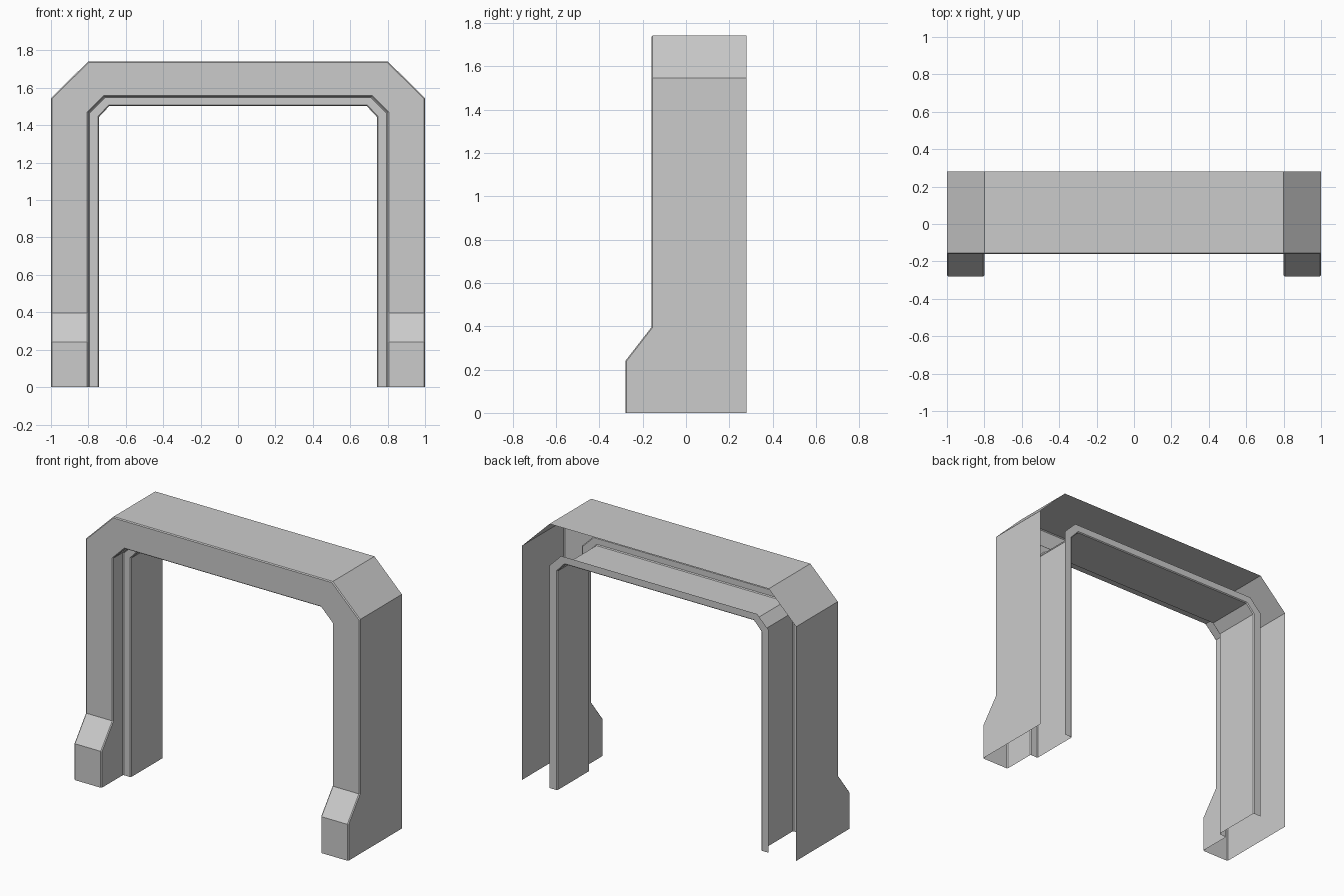
import bpy, bmesh, math

if "Cube" in bpy.data.objects:
    bpy.data.objects.remove(bpy.data.objects["Cube"])

FOOT_TOP, FOOT_SLOPE = 0.24, 0.395
BACK, FRONT, STEP = 0.28, -0.16, -0.055


def arch(leg_x, leg_z, top_x, top_z):
    """Half-arch path from foot to top corner, mirrored to a full arch (x, z)."""
    half = [(leg_x, 0), (leg_x, FOOT_TOP), (leg_x, FOOT_SLOPE), (leg_x, leg_z), (top_x, top_z)]
    return [(-x, z) for x, z in half] + half[::-1]


def flat(y):
    return lambda z: y


def front(z):
    """Front depth, pushed forward at the feet."""
    return -0.28 if z <= FOOT_TOP + 0.001 else FRONT


outer = arch(1.0, 1.545, 0.80, 1.742)
opening = arch(0.80, 1.468, 0.715, 1.553)
liner = arch(0.743, 1.444, 0.688, 1.503)

# Open sheet: outer skin, front face, reveal, step, liner, back flange
rows = [(outer, flat(BACK)), (outer, front), (opening, front), (opening, flat(STEP)),
        (liner, flat(STEP)), (liner, flat(BACK)), (opening, flat(BACK))]

bm = bmesh.new()
grid = [[bm.verts.new((x, depth(z), z)) for x, z in path] for path, depth in rows]
for a, b in zip(grid, grid[1:]):
    for i in range(len(a) - 1):
        bm.faces.new((a[i], b[i], b[i + 1], a[i + 1]))
bmesh.ops.recalc_face_normals(bm, faces=bm.faces)

# Make the front face point forward
bm.faces.ensure_lookup_table()
face = min(bm.faces, key=lambda f: f.calc_center_median().y)
if face.normal.y > 0:
    bmesh.ops.reverse_faces(bm, faces=bm.faces)

mesh = bpy.data.meshes.new("arch_frame")
bm.to_mesh(mesh)
bm.free()
frame = bpy.data.objects.new("arch_frame", mesh)
bpy.context.collection.objects.link(frame)

# Small softened folds
bevel = frame.modifiers.new("fold_bevel", 'BEVEL')
bevel.width = 0.006
bevel.segments = 1
bevel.limit_method = 'ANGLE'
bevel.angle_limit = math.radians(60)
